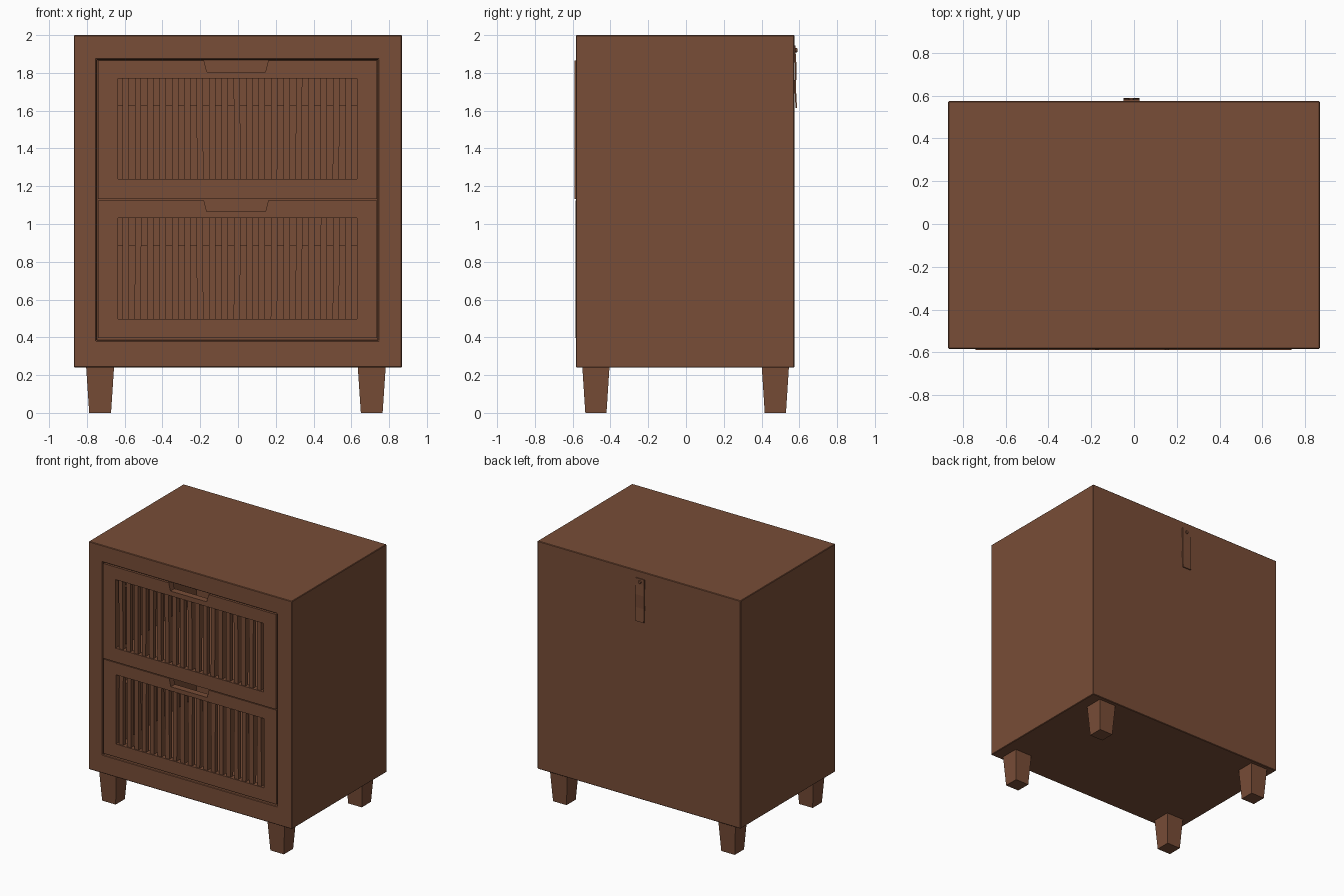
import bpy, bmesh, math, random
from mathutils import Matrix, Vector

if "Cube" in bpy.data.objects:
    bpy.data.objects.remove(bpy.data.objects["Cube"])

random.seed(3)
wood = bpy.data.materials.new("walnut_brown")
wood.diffuse_color = (0.188, 0.074, 0.038, 1)
wood.use_nodes = True
wood.node_tree.nodes["Principled BSDF"].inputs["Base Color"].default_value = wood.diffuse_color


def finish(name, bm, bevel=0):
    bmesh.ops.recalc_face_normals(bm, faces=bm.faces)
    me = bpy.data.meshes.new(name)
    bm.to_mesh(me)
    bm.free()
    me.materials.append(wood)
    ob = bpy.data.objects.new(name, me)
    bpy.context.collection.objects.link(ob)
    if bevel:
        m = ob.modifiers.new("soft_edges", 'BEVEL')
        m.width, m.segments = bevel, 1
    return ob


def add_box(bm, x, y, z, rot=None):
    c = Vector(((x[0] + x[1]) / 2, (y[0] + y[1]) / 2, (z[0] + z[1]) / 2))
    mat = Matrix.Translation(c) @ (rot or Matrix())
    mat = mat @ Matrix.Diagonal((x[1] - x[0], y[1] - y[0], z[1] - z[0], 1))
    return bmesh.ops.create_cube(bm, size=1, matrix=mat)["verts"]


def extrude_loops(bm, loops, vec):
    """Fill closed loops (outline plus holes) and extrude them to a solid."""
    edges = []
    for pts in loops:
        vs = [bm.verts.new(p) for p in pts]
        edges += [bm.edges.new((vs[i], vs[(i + 1) % len(vs)])) for i in range(len(vs))]
    fill = bmesh.ops.triangle_fill(bm, edges=edges, use_beauty=True)
    faces = [f for f in fill["geom"] if isinstance(f, bmesh.types.BMFace)]
    ext = bmesh.ops.extrude_face_region(bm, geom=faces, use_keep_orig=True)
    bmesh.ops.translate(bm, vec=vec, verts=[g for g in ext["geom"] if isinstance(g, bmesh.types.BMVert)])


# Cabinet shell: box with a deep opening in the front
FRONT, BACK = -0.583, 0.574
bm = bmesh.new()
add_box(bm, (-0.868, 0.868), (FRONT, BACK), (0.24, 2.0))
face = min(bm.faces, key=lambda f: f.calc_center_median().y)
bmesh.ops.inset_region(bm, faces=[face], thickness=0.12)
for v in face.verts:
    v.co.x = -0.75 if v.co.x < 0 else 0.743
    v.co.z = 0.383 if v.co.z < 1 else 1.871
new = bmesh.ops.extrude_discrete_faces(bm, faces=[face])["faces"][0]
for v in new.verts:
    v.co.y = 0.52
finish("cabinet_shell", bm, 0.004)


# Drawers: notched front frame with window, slats and an open box behind
def drawer(name, z0, z1, w0, w1, box_top, y):
    X0, X1, T = -0.741, 0.736, 0.05
    outline = [(X0, z0), (X1, z0), (X1, z1), (0.16, z1), (0.145, z1 - 0.06),
               (-0.165, z1 - 0.06), (-0.18, z1), (X0, z1)]
    window = [(-0.635, w0), (0.63, w0), (0.63, w1), (-0.635, w1)]
    bm = bmesh.new()
    extrude_loops(bm, [[(a, y, b) for a, b in lp] for lp in (outline, window)], (0, T, 0))
    finish(name + "_front", bm)

    bm = bmesh.new()
    n = 19
    for i in range(n):
        c = -0.595 + 1.18 * i / (n - 1)
        lean = Matrix.Rotation(random.uniform(-0.006, 0.006), 4, 'Y')
        add_box(bm, (c - 0.017, c + 0.017), (y + 0.008, y + 0.042), (w0 - 0.005, w1 + 0.005), lean)
    finish(name + "_slats", bm)

    bm = bmesh.new()
    b0 = z0 + 0.03
    add_box(bm, (-0.70, -0.67), (y + T, 0.48), (b0, box_top))
    add_box(bm, (0.67, 0.70), (y + T, 0.48), (b0, box_top))
    add_box(bm, (-0.67, 0.67), (0.45, 0.48), (b0, box_top))
    add_box(bm, (-0.67, 0.67), (y + T, 0.45), (b0, b0 + 0.03))
    finish(name + "_box", bm)


drawer("upper_drawer", 1.133, 1.866, 1.239, 1.769, 1.63, -0.589)
drawer("lower_drawer", 0.397, 1.125, 0.497, 1.032, 0.89, -0.584)

# Tapered square legs
for side, lx in (("left", -0.73), ("right", 0.708)):
    for end, ly in (("front", -0.477), ("back", 0.473)):
        bm = bmesh.new()
        for v in add_box(bm, (lx - 0.074, lx + 0.074), (ly - 0.072, ly + 0.072), (0, 0.245)):
            if v.co.z < 0.1:
                v.co.x = lx + (v.co.x - lx) * 0.78
                v.co.y = ly + (v.co.y - ly) * 0.78
        finish(f"{end}_{side}_leg", bm)

# Hanging strap on the back, rounded at the top and flaring at the foot
bm = bmesh.new()
inner = [(0.573, 1.945), (0.573, 1.90), (0.578, 1.82), (0.574, 1.72), (0.580, 1.615)]
outer = [(a + 0.008, b) for a, b in reversed(inner)]
extrude_loops(bm, [[(-0.05, a, b) for a, b in inner + outer]], (0.075, 0, 0))
finish("back_strap", bm)

# Strap screw
bm = bmesh.new()
bmesh.ops.create_cone(bm, cap_ends=True, segments=16, radius1=0.014, radius2=0.010, depth=0.012,
                      matrix=Matrix.Translation((-0.0125, 0.583, 1.92)) @ Matrix.Rotation(-math.pi / 2, 4, 'X'))
finish("strap_screw", bm)
